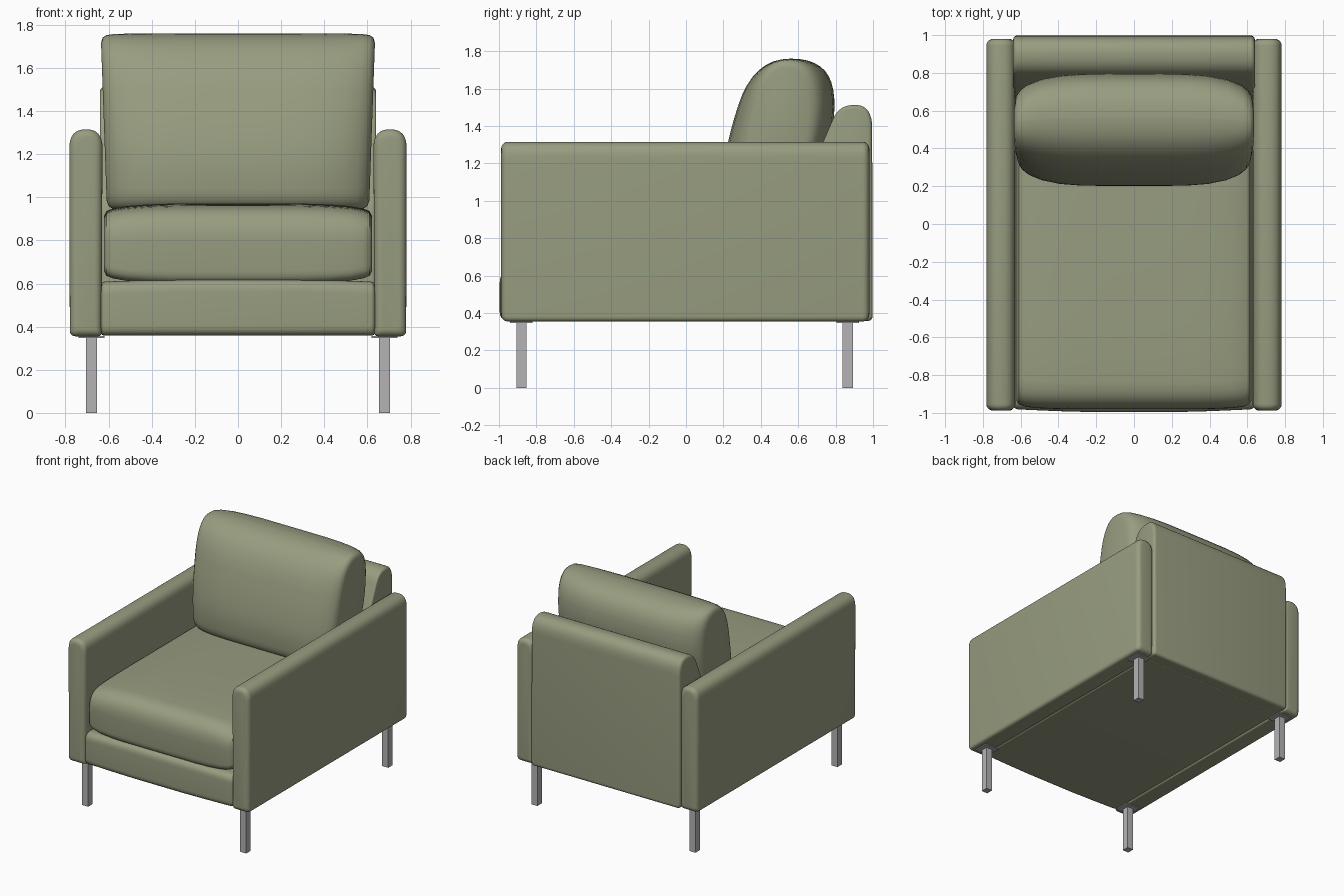
import bpy
import bmesh
import math
from mathutils import Vector

default = bpy.data.objects.get("Cube")
if default:
    bpy.data.objects.remove(default, do_unlink=True)


def material(name, rgb):
    m = bpy.data.materials.new(name)
    m.use_nodes = True
    colour = (*rgb, 1.0)
    m.diffuse_color = colour
    m.node_tree.nodes["Principled BSDF"].inputs["Base Color"].default_value = colour
    return m


FABRIC = material("sage fabric", (0.31, 0.335, 0.215))
METAL = material("grey metal", (0.46, 0.45, 0.46))


def rounded(corners, steps=8):
    """Closed 2D outline from (u, v, radius) corners."""
    ring = []
    for i, (u, v, r) in enumerate(corners):
        p = Vector((u, v))
        before = Vector(corners[i - 1][:2]) - p
        after = Vector(corners[(i + 1) % len(corners)][:2]) - p
        a = p + before.normalized() * min(r, before.length * 0.49)
        b = p + after.normalized() * min(r, after.length * 0.49)
        for k in range(steps + 1):
            t = k / steps
            ring.append(a * (1 - t) ** 2 + p * 2 * t * (1 - t) + b * t * t)
    return ring


def soft_ends(start, end, r, steps=5):
    """Stations (position, inset u, inset v) with quarter-round ends."""
    arc = [math.pi / 2 * k / steps for k in range(steps + 1)]
    first = [(start + r * (1 - math.cos(t)), r * (1 - math.sin(t))) for t in arc]
    last = [(end - r * (1 - math.cos(t)), r * (1 - math.sin(t))) for t in reversed(arc)]
    return [(p, i, i) for p, i in first + last]


def finish(name, bm, mat, smooth=True):
    bmesh.ops.recalc_face_normals(bm, faces=bm.faces)
    mesh = bpy.data.meshes.new(name)
    bm.to_mesh(mesh)
    bm.free()
    mesh.materials.append(mat)
    ob = bpy.data.objects.new(name, mesh)
    bpy.context.collection.objects.link(ob)
    if smooth:
        bpy.ops.object.select_all(action="DESELECT")
        ob.select_set(True)
        bpy.context.view_layer.objects.active = ob
        bpy.ops.object.shade_smooth_by_angle(angle=math.radians(40))
    return ob


def loft(name, axis, ring, stations, adjust=None):
    """Skin a 2D ring along x (ring is y, z) or along y (ring is x, z)."""
    lo = [min(p[i] for p in ring) for i in (0, 1)]
    hi = [max(p[i] for p in ring) for i in (0, 1)]
    mid = [(a + b) / 2 for a, b in zip(lo, hi)]
    bm = bmesh.new()
    loops = []
    for pos, *inset in stations:
        loop = []
        for p in ring:
            u, v = (mid[i] + (p[i] - mid[i]) * (1 - 2 * inset[i] / (hi[i] - lo[i]))
                    for i in (0, 1))
            co = Vector((pos, u, v) if axis == "x" else (u, pos, v))
            loop.append(bm.verts.new(adjust(co) if adjust else co))
        loops.append(loop)
    for a, b in zip(loops, loops[1:]):
        for i in range(len(a)):
            bm.faces.new((a[i - 1], a[i], b[i], b[i - 1]))
    bm.faces.new(loops[0])
    bm.faces.new(loops[-1])
    return finish(name, bm, FABRIC)


def box(name, centre, size, mat):
    bm = bmesh.new()
    bmesh.ops.create_cube(bm, size=1)
    for v in bm.verts:
        v.co = Vector(centre) + v.co * Vector(size)
    return finish(name, bm, mat, smooth=False)


def mirrored(half):
    """Stations across the full width from those on the positive side."""
    return [(-p, u, v) for p, u, v in reversed(half)] + half


# Arms, square legs and mounting plates
for side, label in ((1, "left"), (-1, "right")):
    arm = rounded([(side * 0.633, 0.355, 0.02), (side * 0.78, 0.355, 0.03),
                   (side * 0.782, 1.315, 0.085), (side * 0.628, 1.315, 0.085)])
    loft(label + "_arm", "y", arm, soft_ends(-0.988, 0.98, 0.035))
    for y, end in ((-0.88, "front"), (0.865, "back")):
        box(f"{end}_{label}_leg", (side * 0.68, y, 0.178), (0.052, 0.055, 0.356), METAL)
        box(f"{end}_{label}_leg_plate", (side * 0.68, y, 0.352), (0.12, 0.12, 0.008), METAL)


# Base rail, bowed slightly forward and upward in the middle
def bow(co):
    k = 1 - (co.x / 0.635) ** 2
    if co.y < -0.8:
        co.y -= 0.018 * k
    if co.z > 0.5:
        co.z += 0.014 * k
    return co


across = [(0.0, 0, 0), (0.2, 0, 0), (0.4, 0, 0), (0.55, 0, 0)]
base = rounded([(-0.98, 0.358, 0.05), (0.9, 0.358, 0.01),
                (0.9, 0.608, 0.01), (-0.98, 0.608, 0.06)])
base_half = across + soft_ends(0, 0.636, 0.02)[6:]
loft("base", "x", base, mirrored(base_half[1:]), bow)

# Backrest with a sloping front and a rounded top
back = rounded([(0.56, 0.37, 0.02), (0.998, 0.357, 0.03), (0.995, 1.51, 0.12),
                (0.82, 1.515, 0.085), (0.73, 1.31, 0.05), (0.6, 0.95, 0.05)])
loft("backrest", "x", back, soft_ends(-0.64, 0.64, 0.022))

# Seat cushion, crowned across its width
seat = rounded([(-0.975, 0.6, 0.06), (0.7, 0.6, 0.03),
                (0.7, 0.972, 0.05), (-0.7, 0.972, 0.3), (-0.985, 0.95, 0.16)])
seat_half = [(0.12, 0, 0), (0.3, 0, 0.001), (0.42, 0.002, 0.005), (0.52, 0.006, 0.013),
             (0.58, 0.014, 0.024), (0.61, 0.025, 0.036), (0.622, 0.045, 0.06)]
loft("seat_cushion", "x", seat, mirrored(seat_half))


# Back cushion, plump in the middle, thin at the sides and wider at the top
def widen(co):
    co.x *= 0.965 + 0.045 * (co.z - 0.95) / 0.8
    return co


pillow = rounded([(0.21, 0.94, 0.1), (0.195, 1.25, 1), (0.36, 1.76, 1),
                  (0.76, 1.76, 1), (0.815, 1.42, 1), (0.62, 0.94, 0.2)])
pillow_half = [(0.1, 0, 0), (0.28, 0.001, 0), (0.4, 0.01, 0.001), (0.5, 0.03, 0.001),
               (0.57, 0.058, 0.003), (0.605, 0.085, 0.008), (0.622, 0.11, 0.02),
               (0.63, 0.14, 0.045)]
loft("back_cushion", "x", pillow, mirrored(pillow_half), widen)
